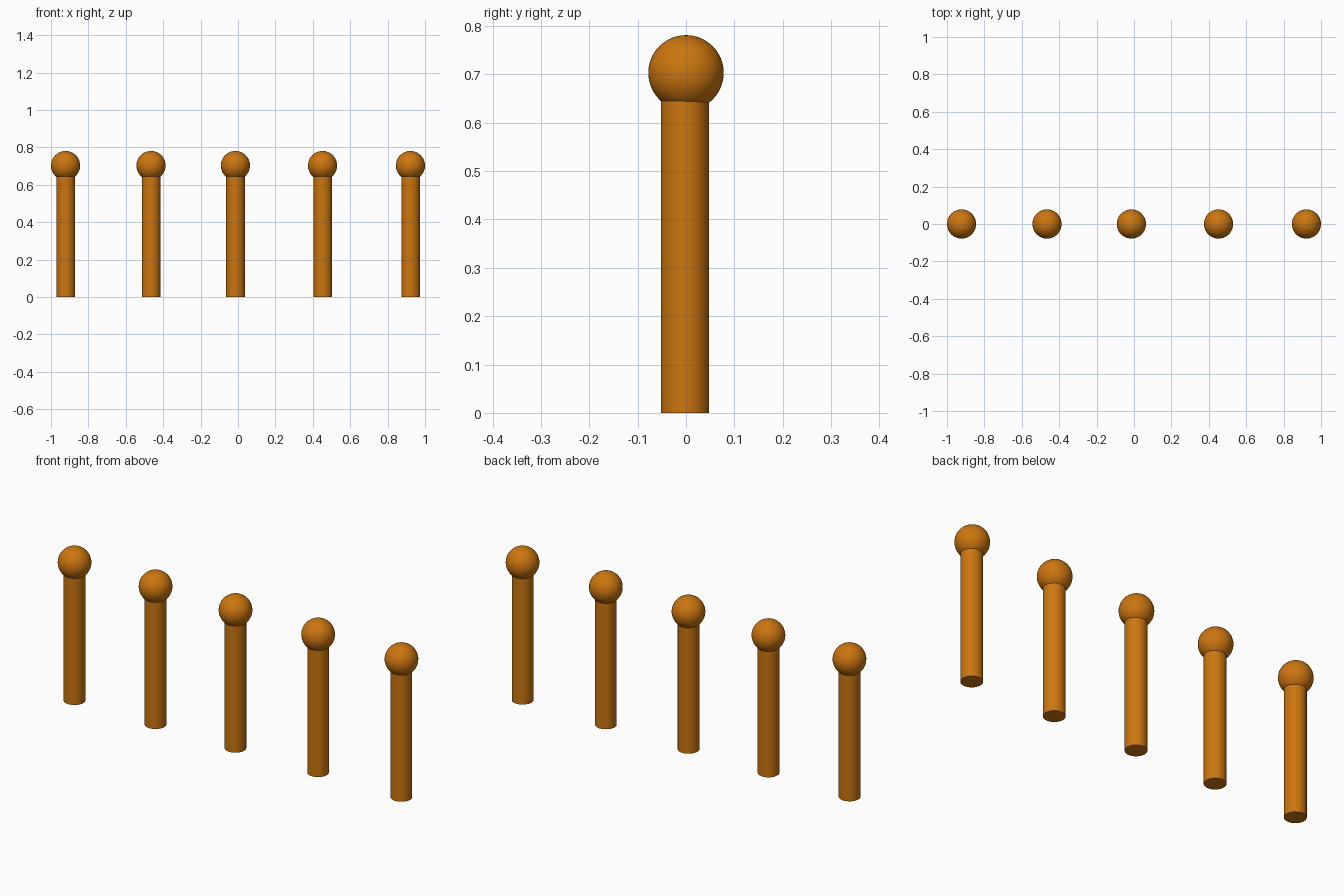
import bpy
import math

if "Cube" in bpy.data.objects:
    bpy.data.objects.remove(bpy.data.objects["Cube"])

POST_X = (-0.922, -0.465, -0.014, 0.452, 0.922)
POST_RADIUS, POST_TOP = 0.05, 0.69
BALL_RADIUS, BALL_Z = 0.078, 0.703

wood = bpy.data.materials.new("orange_wood")
wood.diffuse_color = (0.6, 0.18, 0.005, 1)
wood.use_nodes = True
wood.node_tree.nodes["Principled BSDF"].inputs["Base Color"].default_value = wood.diffuse_color


def finish(name):
    obj = bpy.context.object
    obj.name = name
    obj.data.materials.append(wood)
    bpy.ops.object.shade_smooth_by_angle(angle=math.radians(40))


for i, x in enumerate(POST_X, 1):
    # round post, standing on the ground
    bpy.ops.mesh.primitive_cylinder_add(
        vertices=48, radius=POST_RADIUS, depth=POST_TOP,
        location=(x + 0.001, -0.002, POST_TOP / 2))
    finish(f"post_{i}")

    # ball finial seated on the post
    bpy.ops.mesh.primitive_uv_sphere_add(
        segments=48, ring_count=24, radius=BALL_RADIUS, location=(x, 0, BALL_Z))
    finish(f"ball_{i}")
